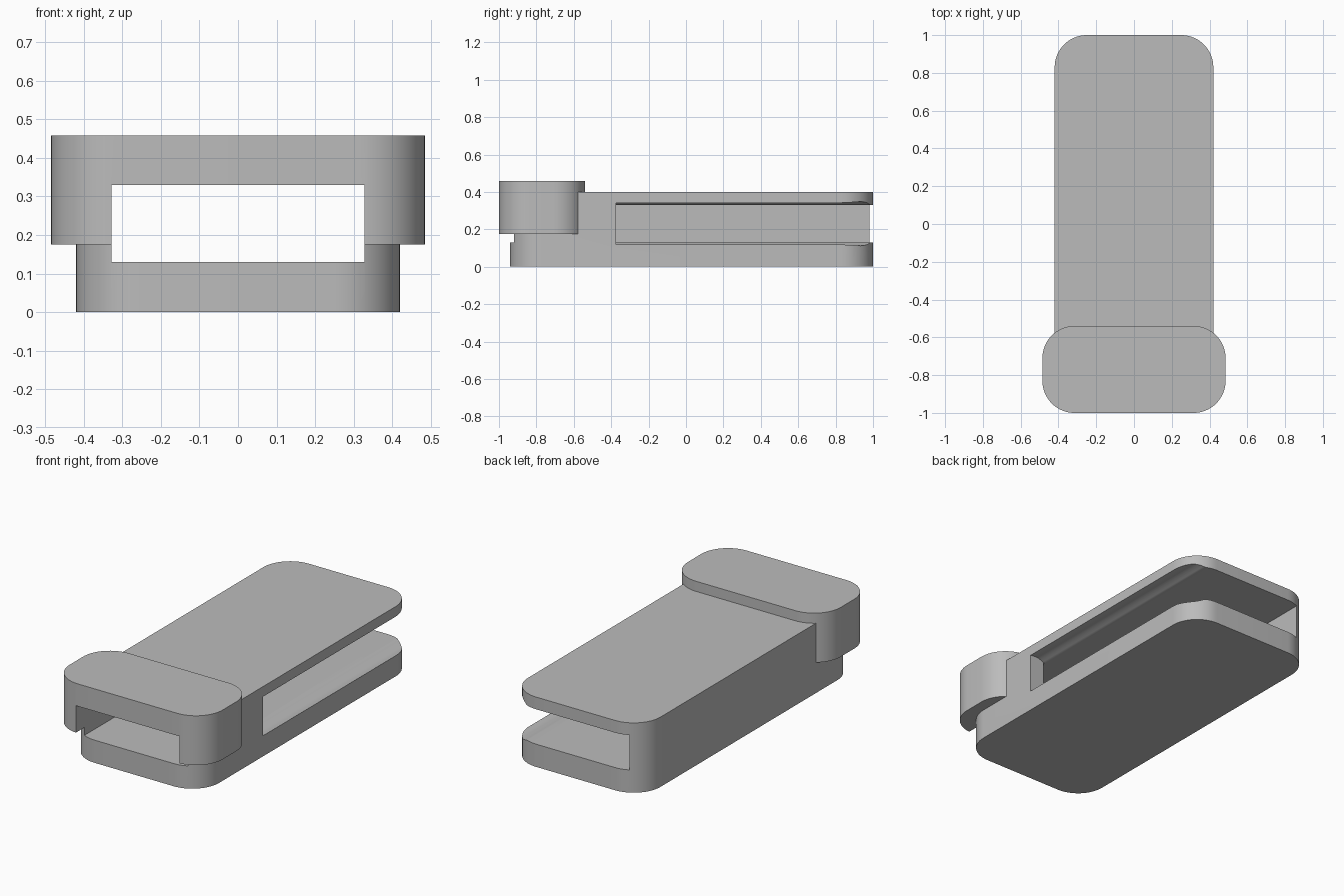
import bpy, bmesh, math

cube = bpy.data.objects.get("Cube")
if cube:
    bpy.data.objects.remove(cube, do_unlink=True)

grey = bpy.data.materials.new("plain grey")
grey.use_nodes = True
grey.diffuse_color = (0.5, 0.5, 0.5, 1)
grey.node_tree.nodes["Principled BSDF"].inputs["Base Color"].default_value = (0.5, 0.5, 0.5, 1)


def extrude(name, outline, direction):
    """Closed prism from a planar outline."""
    bm = bmesh.new()
    face = bm.faces.new([bm.verts.new(p) for p in outline])
    new = bmesh.ops.extrude_face_region(bm, geom=[face])["geom"]
    bmesh.ops.translate(bm, vec=direction,
                        verts=[v for v in new if isinstance(v, bmesh.types.BMVert)])
    bmesh.ops.recalc_face_normals(bm, faces=bm.faces)
    mesh = bpy.data.meshes.new(name)
    bm.to_mesh(mesh)
    bm.free()
    mesh.materials.append(grey)
    obj = bpy.data.objects.new(name, mesh)
    bpy.context.collection.objects.link(obj)
    return obj


def rounded_slab(name, half_width, y0, y1, z0, z1, radius, steps=16):
    corners = [(half_width - radius, y1 - radius), (radius - half_width, y1 - radius),
               (radius - half_width, y0 + radius), (half_width - radius, y0 + radius)]
    outline = []
    for i, (cx, cy) in enumerate(corners):
        for s in range(steps + 1):
            a = math.pi / 2 * (i + s / steps)
            outline.append((cx + radius * math.cos(a), cy + radius * math.sin(a), z0))
    return extrude(name, outline, (0, 0, z1 - z0))


def combine(target, tool, operation):
    mod = target.modifiers.new(operation.lower(), "BOOLEAN")
    mod.operation = operation
    mod.solver = "EXACT"
    mod.object = tool
    bpy.context.view_layer.objects.active = target
    bpy.ops.object.modifier_apply(modifier=mod.name)
    bpy.data.objects.remove(tool, do_unlink=True)


# Long rounded body joined to the wider end cap
case = rounded_slab("case_with_end_cap", 0.42, -0.94, 1, 0, 0.40, 0.17)
cap = rounded_slab("end_cap", 0.485, -1, -0.54, 0.175, 0.458, 0.17)
combine(case, cap, "UNION")

# Rectangular passage right through the length
MID, HALF, SIDE = 0.23, 0.10, 0.328
passage = extrude("passage_cutter",
                  [(x, -1.2, MID + z) for x, z in
                   [(-SIDE, -HALF), (SIDE, -HALF), (SIDE, HALF), (-SIDE, HALF)]],
                  (0, 2.4, 0))
combine(case, passage, "DIFFERENCE")

# Side window with a shallow rounded groove along both lips
groove = []
for s in range(13):
    x = 0.32 + 0.13 * s / 12
    groove.append((x, HALF + 0.015 * math.sin(math.pi * (x - 0.32) / 0.12)
                   + 0.006 * s / 12))
lips = [(x, MID + z) for x, z in groove]
lips += [(x, MID - z) for x, z in reversed(groove)]
window = extrude("window_cutter", [(x, -0.375, z) for x, z in lips], (0, 1.6, 0))
combine(case, window, "DIFFERENCE")

# Smooth corners, sharp rims
bpy.ops.object.select_all(action="DESELECT")
case.select_set(True)
bpy.context.view_layer.objects.active = case
bpy.ops.object.shade_smooth_by_angle(angle=math.radians(25))
